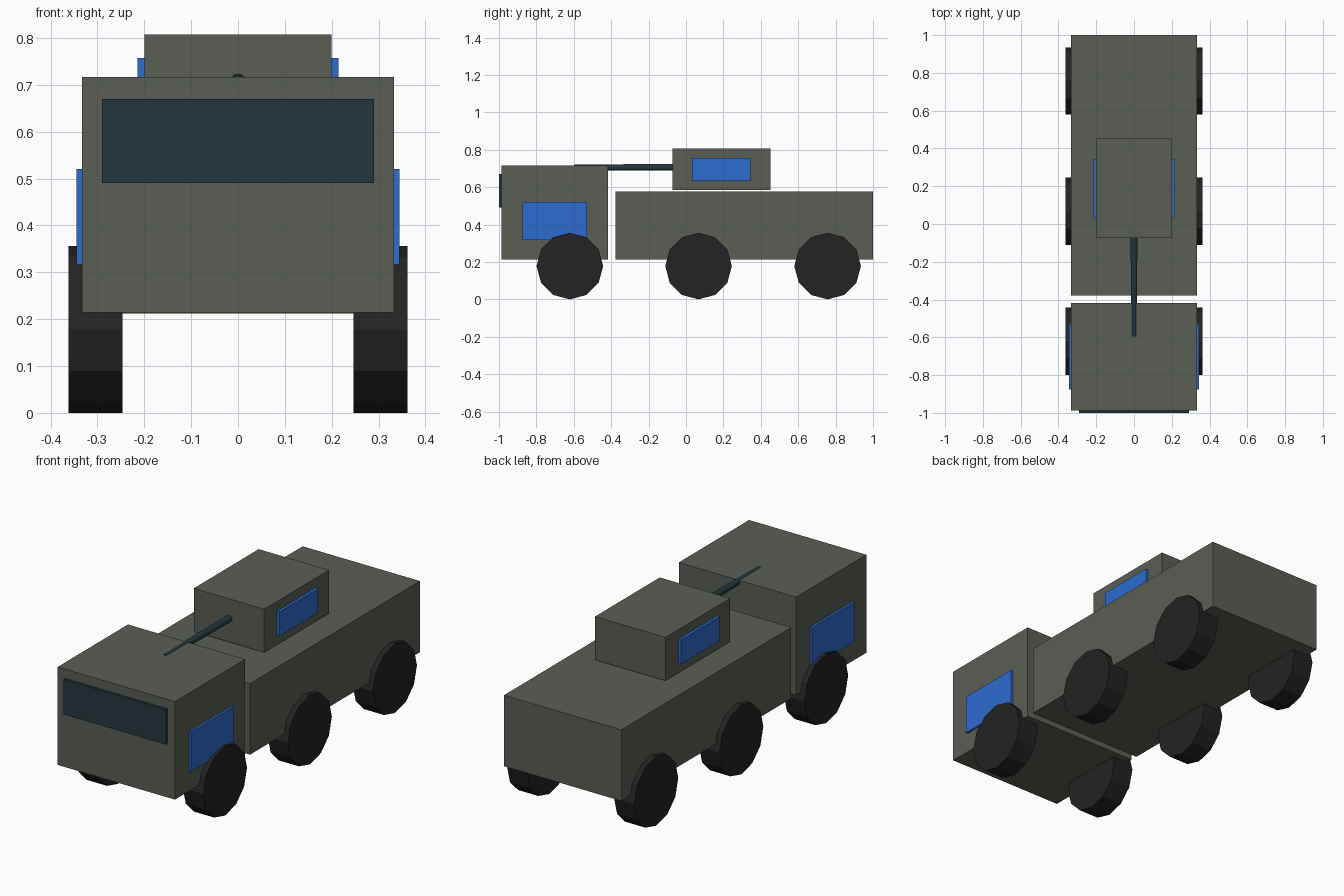
import bpy, bmesh, math
from mathutils import Matrix, Vector

cube = bpy.data.objects.get("Cube")
if cube:
    bpy.data.objects.remove(cube, do_unlink=True)


def material(name, rgb):
    m = bpy.data.materials.new(name)
    m.use_nodes = True
    color = (*rgb, 1)
    m.diffuse_color = color
    bsdf = next(n for n in m.node_tree.nodes if n.type == 'BSDF_PRINCIPLED')
    bsdf.inputs["Base Color"].default_value = color
    bsdf.inputs["Roughness"].default_value = 0.8
    return m


OLIVE = material("olive_grey", (0.102, 0.114, 0.089))
BLUE = material("window_blue", (0.027, 0.15, 0.63))
DARK = material("dark_teal", (0.017, 0.037, 0.046))
RUBBER = material("black_rubber", (0.017, 0.017, 0.017))


def finish(name, bm, mat):
    bmesh.ops.recalc_face_normals(bm, faces=bm.faces)
    mesh = bpy.data.meshes.new(name)
    bm.to_mesh(mesh)
    bm.free()
    mesh.materials.append(mat)
    obj = bpy.data.objects.new(name, mesh)
    bpy.context.collection.objects.link(obj)
    return obj


def box(name, x, y, z, mat):
    """Box from (min, max) ranges on each axis."""
    lo, hi = Vector((x[0], y[0], z[0])), Vector((x[1], y[1], z[1]))
    bm = bmesh.new()
    bmesh.ops.create_cube(bm, size=1, matrix=Matrix.Translation((lo + hi) / 2)
                          @ Matrix.Diagonal((*(hi - lo), 1)))
    return finish(name, bm, mat)


def cylinder(name, center, r1, r2, depth, axis, mat):
    """Twelve-sided cylinder or cone turned about the given axis."""
    bm = bmesh.new()
    bmesh.ops.create_cone(bm, cap_ends=True, segments=12, radius1=r1, radius2=r2,
                          depth=depth, matrix=Matrix.Translation(center)
                          @ Matrix.Rotation(math.pi / 2, 4, axis))
    return finish(name, bm, mat)


# Hull and turret
W = 0.333
box("cab", (-W, W), (-0.987, -0.417), (0.214, 0.717), OLIVE)
box("rear_hull", (-W, W), (-0.378, 1.0), (0.212, 0.577), OLIVE)
box("turret", (-0.2, 0.2), (-0.073, 0.453), (0.585, 0.807), OLIVE)

# Windscreen and gun
box("windscreen", (-0.29, 0.29), (-1.0, -0.98), (0.49, 0.67), DARK)
cylinder("gun_barrel", (0, -0.325, 0.706), 0.018, 0.015, 0.54, 'X', DARK)

# Side windows and wheels, mirrored left and right
for side, s in (("left", 1), ("right", -1)):
    box(f"cab_window_{side}", sorted((s * 0.325, s * 0.345)),
        (-0.875, -0.53), (0.317, 0.52), BLUE)
    box(f"turret_window_{side}", sorted((s * 0.19, s * 0.214)),
        (0.032, 0.345), (0.632, 0.757), BLUE)
    for row, y in (("front", -0.621), ("middle", 0.067), ("rear", 0.757)):
        cylinder(f"{row}_wheel_{side}", (s * 0.304, y, 0.178),
                 0.178, 0.178, 0.115, 'Y', RUBBER)
